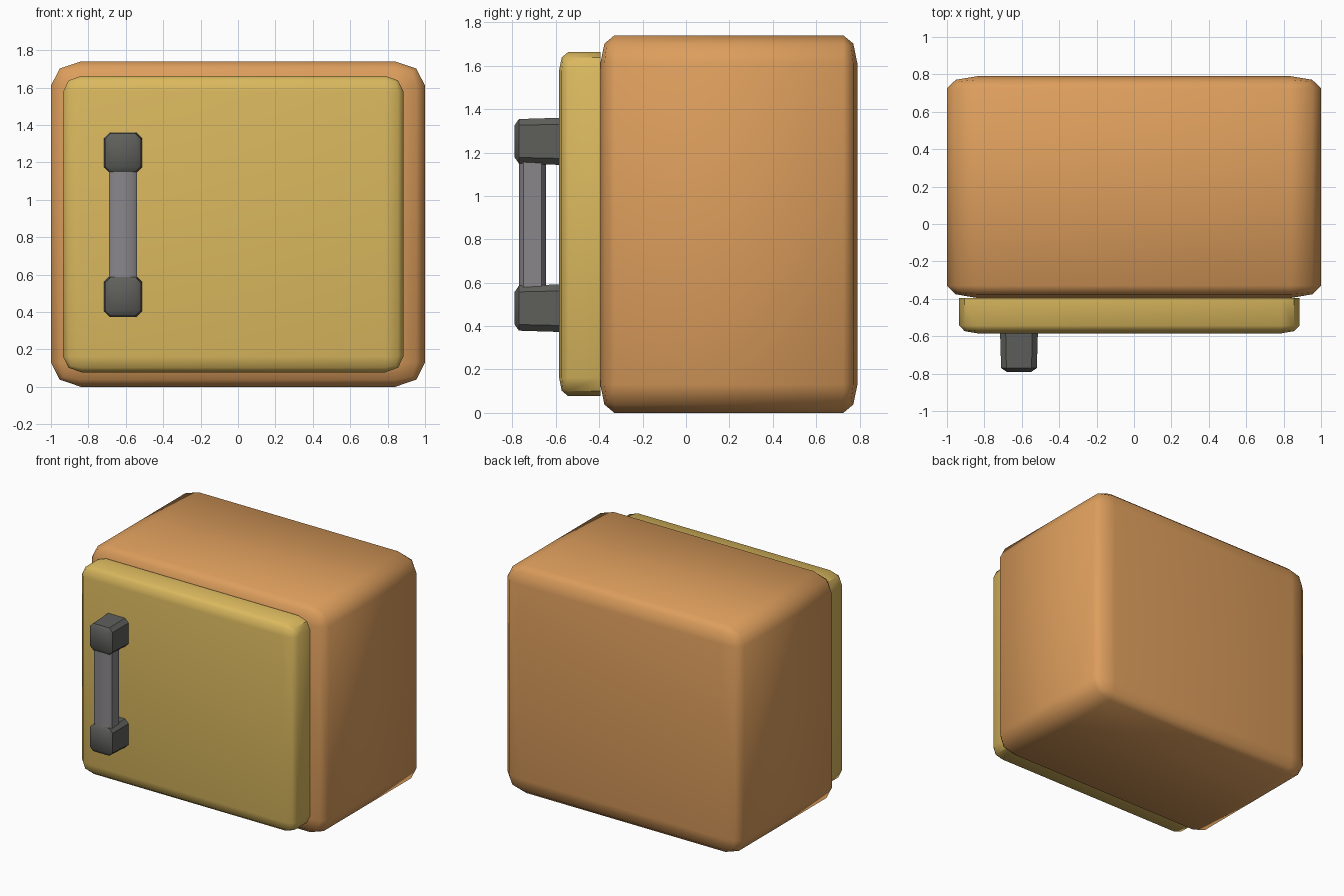
import bpy, bmesh, math
from mathutils import Vector

if "Cube" in bpy.data.objects:
    bpy.data.objects.remove(bpy.data.objects["Cube"])


def material(name, rgb):
    m = bpy.data.materials.new(name)
    m.diffuse_color = (*rgb, 1)
    m.use_nodes = True
    m.node_tree.nodes["Principled BSDF"].inputs["Base Color"].default_value = m.diffuse_color
    return m


ORANGE = material("orange_body", (0.72, 0.34, 0.108))
YELLOW = material("yellow_door", (0.70, 0.48, 0.112))
DARK = material("dark_grey", (0.112, 0.114, 0.104))
GREY = material("mid_grey", (0.25, 0.24, 0.25))


def box(name, lo, hi, bevel, segments, mat, pick=lambda a, b: True, taper=1.0):
    """Box from lo to hi with a separate bevel width per axis.
    pick chooses edges to bevel; taper narrows the front (-y) end."""
    lo, hi, bevel = Vector(lo), Vector(hi), Vector(bevel)
    size, mid = hi - lo, (lo + hi) / 2
    bm = bmesh.new()
    bmesh.ops.create_cube(bm, size=1)
    edges = [e for e in bm.edges if pick(e.verts[0].co, e.verts[1].co)]
    # bevel by one unit, then scale each axis to its own width
    for v in bm.verts:
        v.co = Vector([v.co[i] * size[i] / bevel[i] for i in range(3)])
    bmesh.ops.bevel(bm, geom=edges, offset=1, segments=segments, profile=0.5,
                    affect='EDGES', clamp_overlap=False)
    for v in bm.verts:
        p = Vector([v.co[i] * bevel[i] for i in range(3)])
        s = 1 + (taper - 1) * (0.5 - p.y / size.y)
        v.co = mid + Vector((p.x * s, p.y, p.z * s))
    bmesh.ops.recalc_face_normals(bm, faces=bm.faces)
    mesh = bpy.data.meshes.new(name)
    bm.to_mesh(mesh)
    bm.free()
    mesh.materials.append(mat)
    obj = bpy.data.objects.new(name, mesh)
    bpy.context.collection.objects.link(obj)
    bpy.ops.object.select_all(action='DESELECT')
    obj.select_set(True)
    bpy.context.view_layer.objects.active = obj
    bpy.ops.object.shade_smooth_by_angle(angle=math.radians(40))
    return obj


def not_back(a, b):
    return not (a.y > 0 and b.y > 0)


def upright(a, b):
    return abs(a.z - b.z) > 0.5


# Cabinet body, rounded on every edge
box("cabinet_body", (-1, -0.395, 0), (1, 0.79, 1.74),
    (0.16, 0.065, 0.13), 2, ORANGE)

# Door panel, square where it meets the body
box("door", (-0.935, -0.585, 0.077), (0.885, -0.395, 1.663),
    (0.10, 0.042, 0.085), 2, YELLOW, not_back)

# Handle mounts, slightly narrower at the front
for name, z0, z1 in (("lower_handle_mount", 0.373, 0.592),
                     ("upper_handle_mount", 1.143, 1.36)):
    box(name, (-0.716, -0.79, z0), (-0.514, -0.585, z1),
        (0.03, 0.02, 0.03), 1, DARK, not_back, taper=0.94)

# Handle bar
box("handle_bar", (-0.69, -0.77, 0.55), (-0.54, -0.645, 1.18),
    (0.025, 0.02, 0.02), 1, GREY, upright)
